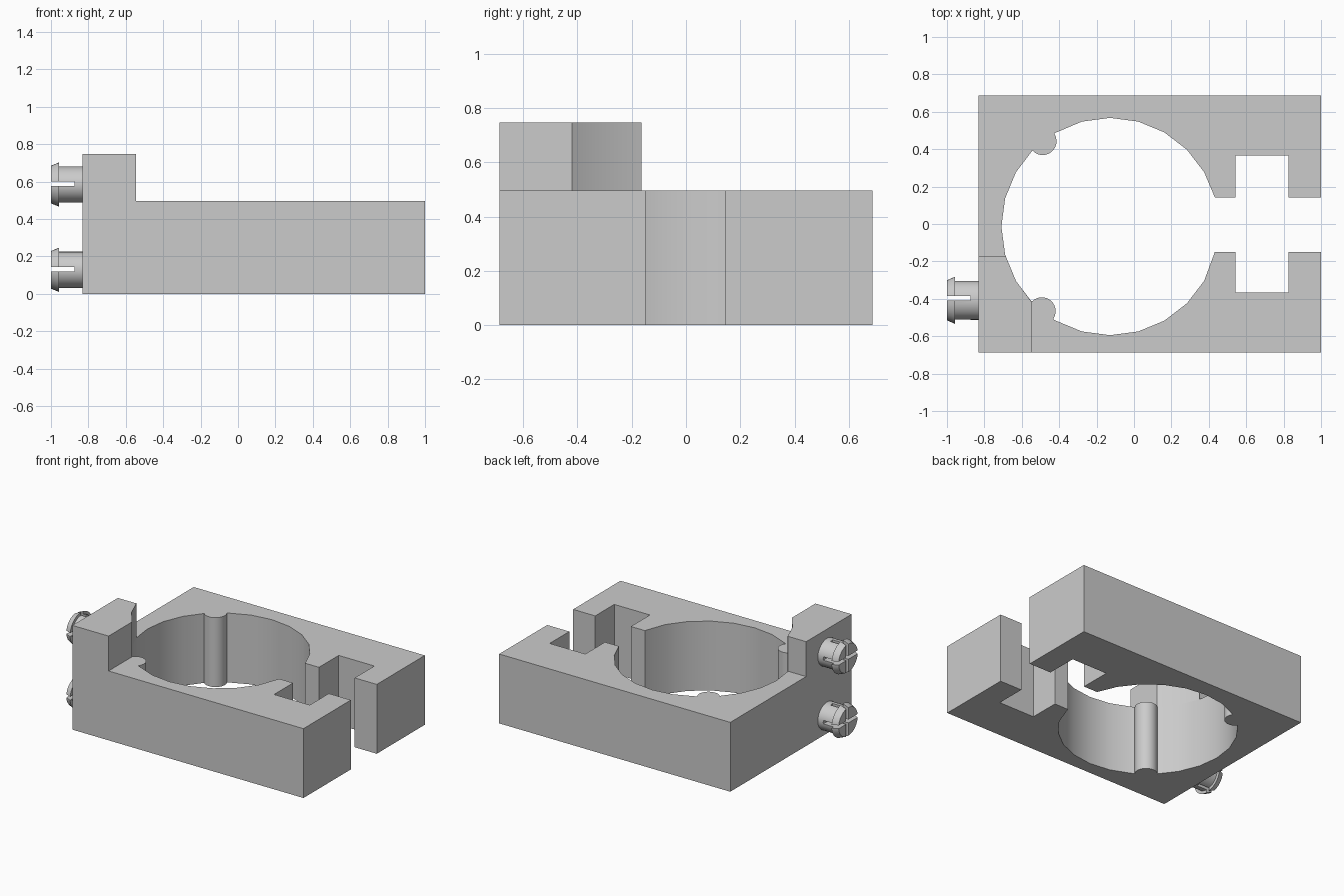
import bpy, bmesh
from math import sin, cos, asin, radians, degrees, pi
from mathutils import Matrix, Vector

cube = bpy.data.objects.get("Cube")
if cube:
    bpy.data.objects.remove(cube, do_unlink=True)

grey = bpy.data.materials.new("plain grey")
grey.use_nodes = True
colour = (0.6, 0.6, 0.6, 1)
grey.diffuse_color = colour
grey.node_tree.nodes["Principled BSDF"].inputs["Base Color"].default_value = colour

BORE = Vector((-0.128, -0.0135))
BORE_R, PIN_R = 0.581, 0.074
LEFT, HALF_Y, DECK, TOP = -0.832, 0.687, 0.497, 0.747


def finish(bm, name):
    bmesh.ops.recalc_face_normals(bm, faces=bm.faces)
    mesh = bpy.data.meshes.new(name)
    bm.to_mesh(mesh)
    bm.free()
    mesh.materials.append(grey)
    ob = bpy.data.objects.new(name, mesh)
    bpy.context.collection.objects.link(ob)
    return ob


def smooth(ob):
    bpy.ops.object.select_all(action="DESELECT")
    ob.select_set(True)
    bpy.context.view_layer.objects.active = ob
    bpy.ops.object.shade_smooth_by_angle(angle=radians(32))


def extrude_outline(name, points, z0, z1):
    bm = bmesh.new()
    face = bm.faces.new([bm.verts.new((x, y, z0)) for x, y in points])
    new = bmesh.ops.extrude_face_region(bm, geom=[face])["geom"]
    verts = [v for v in new if isinstance(v, bmesh.types.BMVert)]
    bmesh.ops.translate(bm, verts=verts, vec=(0, 0, z1 - z0))
    ob = finish(bm, name)
    smooth(ob)
    return ob


def on_circle(centre, radius, deg):
    a = radians(deg)
    return (centre[0] + radius * cos(a), centre[1] + radius * sin(a))


# Bore wall with two half-round ribs standing on it
rib_half = degrees(2 * asin(PIN_R / (2 * BORE_R)))
ribs = (128.3, 231.1)
wall = []
for deg in range(30, 331, 15):
    if all(abs(deg - r) > rib_half + 1 for r in ribs):
        wall.append((deg, [on_circle(BORE, BORE_R, deg)]))
for r in ribs:
    centre = on_circle(BORE, BORE_R, r)
    start, sweep = r - 90 - rib_half / 2, 180 - rib_half
    # the arc bulges towards the bore centre
    arc = [on_circle(centre, PIN_R, r + 90 + rib_half / 2 + 0 - (rib_half + 180) + 0
                     - (180 - rib_half) * i / 12 - 0) for i in range(13)]
    wall.append((r, arc))
wall.sort()
bore_points = [p for _, pts in wall for p in pts]

# Clamp body: bore, mouth slot and nut pocket in one outline
upper = [(1, HALF_Y), (1, 0.143), (0.825, 0.143), (0.825, 0.366),
         (0.542, 0.366), (0.542, 0.143), (0.432, 0.143)]
lower = [(x, -0.15 if y < 0.2 else -y) for x, y in reversed(upper)]
extrude_outline("clamp_body",
                [(LEFT, -HALF_Y), (LEFT, HALF_Y)] + upper + bore_points + lower,
                0, DECK)

# Raised corner post following the bore
post_arc = [(-0.545, -0.42)] + [on_circle(BORE, BORE_R, d) for d in (210, 195)]
extrude_outline("corner_post",
                [(LEFT, -0.172), (LEFT, -HALF_Y), (-0.545, -HALF_Y)] + post_arc
                + [(-0.688, -0.172)], DECK, TOP)


def box(name, size, centre):
    bm = bmesh.new()
    bmesh.ops.create_cube(bm, size=1, matrix=Matrix.Translation(centre)
                          @ Matrix.Diagonal((*size, 1)))
    return finish(bm, name)


# Snap stud: turned profile, split into four prongs by crossed slots
def snap_stud(name, y, z):
    profile = [(LEFT, 0.1), (-0.957, 0.1), (-0.957, 0.122), (-1, 0.104)]
    n = 32
    bm = bmesh.new()
    rings = [[bm.verts.new((x, y + r * 1.04 * cos(2 * pi * i / n),
                            z + r * 0.97 * sin(2 * pi * i / n)))
              for i in range(n)] for x, r in profile]
    for a, b in zip(rings, rings[1:]):
        for i in range(n):
            j = (i + 1) % n
            bm.faces.new((a[i], a[j], b[j], b[i]))
    bm.faces.new(rings[0])
    bm.faces.new(rings[-1])
    stud = finish(bm, name)
    bpy.context.view_layer.objects.active = stud
    for label, size in (("flat", (0.2, 0.4, 0.024)), ("upright", (0.2, 0.024, 0.4))):
        cutter = box("slot_cutter_" + label, size, (-0.975, y + 0.01, z + 0.003))
        cutter.hide_render = True
        mod = stud.modifiers.new("slot", "BOOLEAN")
        mod.operation, mod.object, mod.solver = "DIFFERENCE", cutter, "EXACT"
        bpy.ops.object.modifier_apply(modifier=mod.name)
        bpy.data.objects.remove(cutter, do_unlink=True)
    smooth(stud)


snap_stud("upper_snap_stud", -0.408, 0.584)
snap_stud("lower_snap_stud", -0.408, 0.128)
